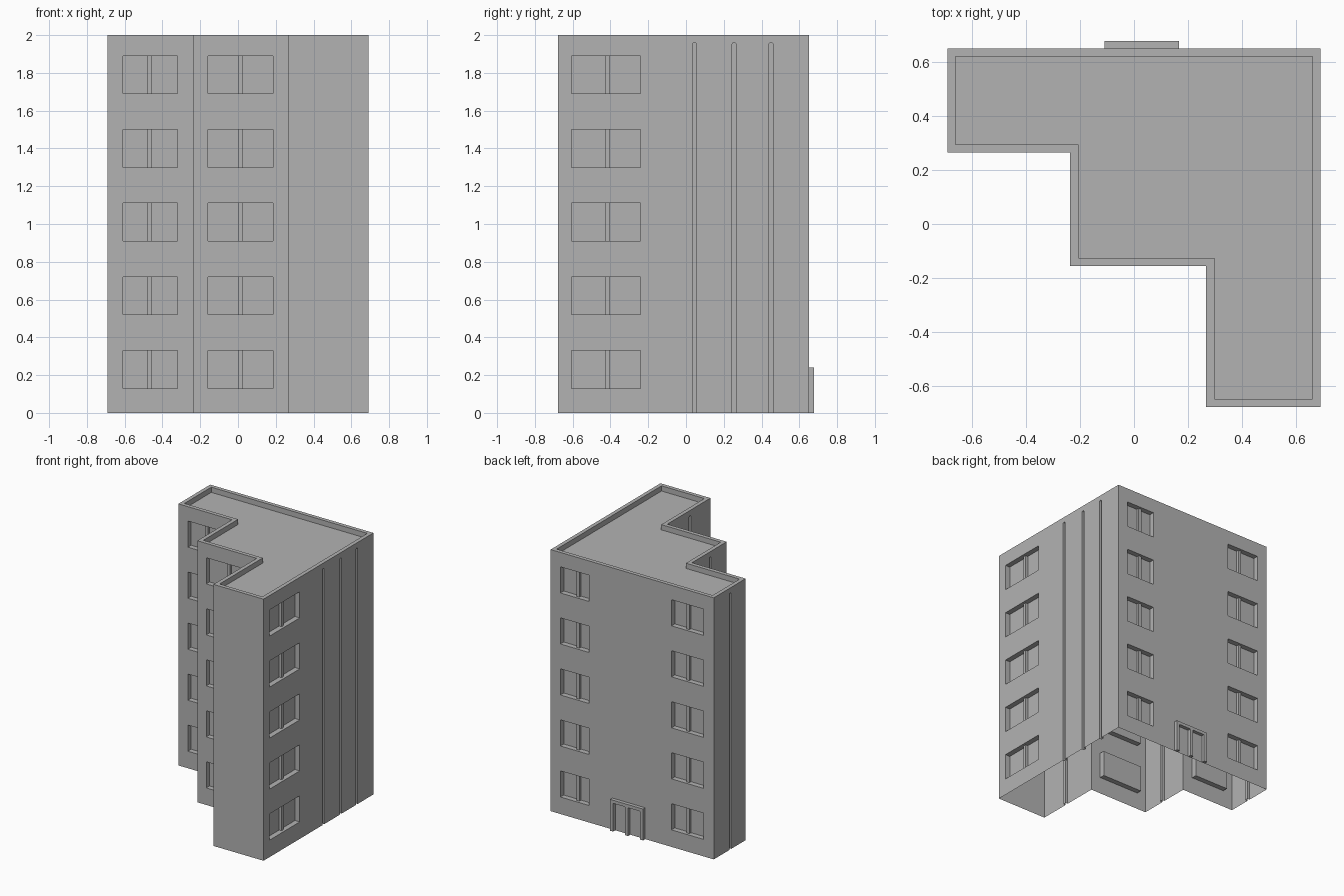
import bpy, bmesh, math
from mathutils import Vector

cube = bpy.data.objects.get("Cube")
if cube:
    bpy.data.objects.remove(cube, do_unlink=True)

# One plain grey for everything
GREY = (0.45, 0.45, 0.45, 1)
grey = bpy.data.materials.new("grey_concrete")
grey.use_nodes = True
grey.diffuse_color = GREY
grey.node_tree.nodes["Principled BSDF"].inputs["Base Color"].default_value = GREY

HEIGHT, ROOF = 2.0, 1.96
RIM, RECESS, GROOVE = 0.03, 0.04, 0.02
X0, X1, X2, X3 = -0.69, -0.236, 0.267, 0.69
Y0, Y1, Y2, Y3 = -0.677, -0.155, 0.265, 0.65


def footprint(inset=0):
    """Stepped plan, optionally shrunk for the roof well."""
    i = inset
    return [(X2 + i, Y0 + i), (X3 - i, Y0 + i), (X3 - i, Y3 - i), (X0 + i, Y3 - i),
            (X0 + i, Y2 + i), (X1 + i, Y2 + i), (X1 + i, Y1 + i), (X2 + i, Y1 + i)]


def extrude(bm, points, offset):
    """Closed prism from a flat outline."""
    verts = [bm.verts.new(p) for p in points]
    face = bm.faces.new(verts)
    result = bmesh.ops.extrude_face_region(bm, geom=[face], use_keep_orig=True)
    moved = [g for g in result["geom"] if isinstance(g, bmesh.types.BMVert)]
    bmesh.ops.translate(bm, verts=moved, vec=offset)


def make_object(name, bm):
    bmesh.ops.recalc_face_normals(bm, faces=bm.faces)
    mesh = bpy.data.meshes.new(name)
    bm.to_mesh(mesh)
    bm.free()
    mesh.materials.append(grey)
    obj = bpy.data.objects.new(name, mesh)
    bpy.context.collection.objects.link(obj)
    return obj


def wall_prism(bm, wall, outline, outer, inner):
    """Extrude a (u, z) outline into a wall; depths count inward from its face."""
    axis, plane, sign = wall

    def place(u, z, depth):
        d = plane - sign * depth
        return (d, u, z) if axis == "x" else (u, d, z)

    start = [Vector(place(u, z, outer)) for u, z in outline]
    extrude(bm, start, Vector(place(*outline[0], inner)) - start[0])


def rect(u0, u1, z0, z1):
    return [(u0, z0), (u1, z0), (u1, z1), (u0, z1)]


def arch(centre, half, base, top):
    spring = top - half
    curve = [(centre + half * math.cos(a * math.pi / 8),
              spring + half * math.sin(a * math.pi / 8)) for a in range(9)]
    return [(centre - half, base), (centre + half, base)] + curve


# Walls as (axis, position, outward sign)
right_front = ("y", Y1, -1)
left_front = ("y", Y2, -1)
side, back = ("x", X3, 1), ("y", Y3, 1)

# Window columns: wall, start, end, mullion start
windows = [
    (left_front, -0.61, -0.32, -0.48),
    (right_front, -0.16, 0.185, 0.0),
    (side, -0.605, -0.24, -0.43),
    (back, 0.365, 0.607, 0.46),
    (back, -0.605, -0.332, -0.47),
]
grooves = [(side, 0.045), (side, 0.255), (side, 0.45),
           (("x", X2, -1), -0.43), (("x", X1, -1), 0.045), (("x", X0, -1), 0.45)]
floors = [0.13 + 0.39 * i for i in range(5)]

# Building shell
bm = bmesh.new()
extrude(bm, [(x, y, 0) for x, y in footprint()], Vector((0, 0, HEIGHT)))
building = make_object("building_shell", bm)

# Cutters: roof well, window recesses, wall grooves
cut = bmesh.new()
extrude(cut, [(x, y, ROOF) for x, y in footprint(RIM)], Vector((0, 0, 0.2)))
bars = bmesh.new()
for wall, u0, u1, m in windows:
    for z in floors:
        wall_prism(cut, wall, rect(u0, u1, z, z + 0.2), -0.05, RECESS)
        wall_prism(bars, wall, rect(m, m + 0.025, z, z + 0.2), RECESS / 2, RECESS)
for wall, u in grooves:
    wall_prism(cut, wall, arch(u, 0.011, -0.1, ROOF), -0.05, GROOVE)
make_object("window_mullions", bars)
cutter = make_object("opening_cutter", cut)
cutter.hide_render = True

mod = building.modifiers.new("openings", "BOOLEAN")
mod.operation = "DIFFERENCE"
mod.solver = "EXACT"
mod.object = cutter
bpy.context.view_layer.objects.active = building
bpy.ops.object.modifier_apply(modifier=mod.name)
bpy.data.objects.remove(cutter, do_unlink=True)

# Open underside
bm = bmesh.new()
bm.from_mesh(building.data)
floor = [f for f in bm.faces if all(abs(v.co.z) < 0.001 for v in f.verts)]
bmesh.ops.delete(bm, geom=floor, context="FACES")
bm.to_mesh(building.data)
bm.free()

# Back entrance: two side posts, a centre post and a lintel
bm = bmesh.new()
D0, D1, TOP, POST = -0.11, 0.167, 0.24, 0.024
for u in (D0, (D0 + D1 - POST) / 2, D1 - POST):
    wall_prism(bm, back, rect(u, u + POST, 0, TOP - POST), -0.027, 0)
wall_prism(bm, back, rect(D0, D1, TOP - POST, TOP), -0.027, 0)
make_object("entrance_frame", bm)
